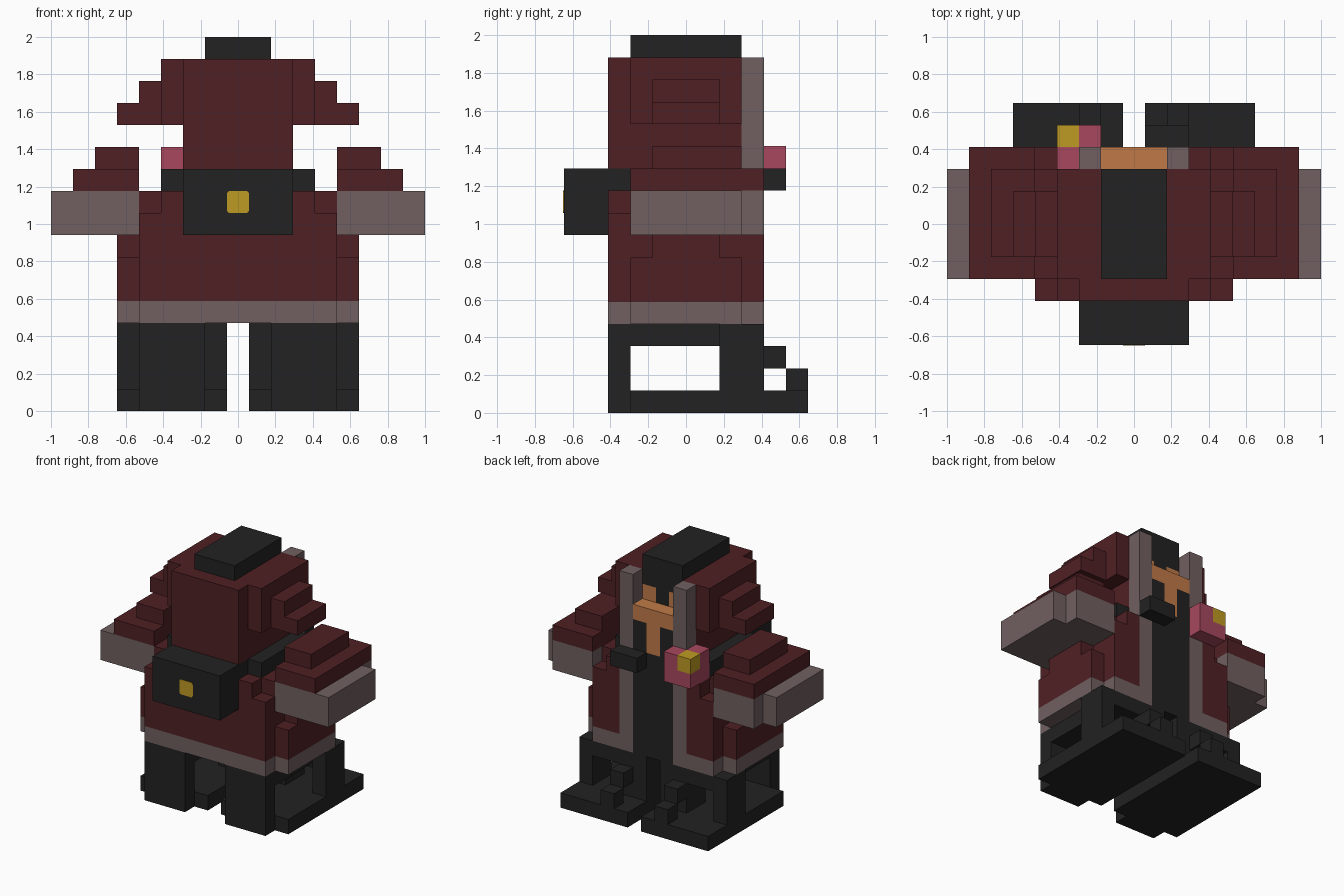
import bpy, bmesh
from mathutils import Vector

# Remove the default cube only
cube = bpy.data.objects.get("Cube")
if cube:
    bpy.data.objects.remove(cube, do_unlink=True)

U = 2 / 17                       # block size
ORIGIN = Vector((-8.5, -5.5, 0))  # grid corner, in blocks


def material(name, r, g, b):
    m = bpy.data.materials.new(name)
    m.use_nodes = True
    m.diffuse_color = (r, g, b, 1)
    bsdf = m.node_tree.nodes["Principled BSDF"]
    bsdf.inputs["Base Color"].default_value = (r, g, b, 1)
    bsdf.inputs["Roughness"].default_value = 0.9
    return m


RED = material("dark red cloth", .078, .0145, .017)
BLACK = material("black cloth", .016, .016, .016)
FUR = material("grey fur", .165, .117, .117)
PINK = material("pink petal", .392, .065, .112)
GOLD = material("gold", .515, .328, .017)
SKIN = material("tan skin", .527, .195, .065)

blocks = {}   # cell -> part name; later parts replace earlier ones
colours = {}  # part name -> material


def fill(part, mat, x, y, z):
    colours[part] = mat
    for i in range(*x):
        for j in range(*y):
            for k in range(*z):
                blocks[i, j, k] = part


def pair(part, mat, x, y, z):
    fill("right_" + part, mat, x, y, z)
    fill("left_" + part, mat, (17 - x[1], 17 - x[0]), y, z)


# Boots and legs: sole, rear post, thigh, outer post, inner wall, curled toe
pair("boot", BLACK, (3, 8), (3, 11), (0, 1))
pair("boot", BLACK, (4, 7), (2, 3), (0, 1))
pair("leg", BLACK, (4, 7), (2, 3), (1, 4))
pair("leg", BLACK, (4, 7), (3, 7), (3, 4))
pair("leg", BLACK, (3, 8), (7, 9), (3, 4))
pair("leg", BLACK, (3, 4), (7, 9), (1, 3))
pair("leg", BLACK, (6, 8), (7, 9), (1, 3))
pair("toe_curl", BLACK, (6, 7), (9, 10), (2, 3))
pair("toe_curl", BLACK, (6, 7), (10, 11), (1, 2))

# Coat with fur hem
fill("coat", RED, (4, 13), (2, 9), (5, 9))
fill("coat", RED, (5, 12), (2, 9), (9, 10))
pair("coat_shoulder", RED, (4, 5), (3, 8), (9, 10))
pair("coat_flare", RED, (3, 4), (3, 8), (5, 7))
pair("coat_flare", RED, (3, 4), (4, 7), (7, 8))
fill("hem", FUR, (4, 13), (2, 9), (4, 5))
pair("hem_side", FUR, (3, 4), (3, 8), (4, 5))
fill("trousers", BLACK, (5, 12), (3, 8), (4, 5))

# Hood
fill("hood", RED, (6, 11), (2, 8), (10, 16))
pair("hood_side", RED, (5, 6), (3, 8), (13, 16))
pair("hood_side", RED, (4, 5), (4, 7), (13, 15))
pair("hood_side", RED, (3, 4), (4, 7), (13, 14))
fill("hood_crest", BLACK, (7, 10), (3, 8), (16, 17))

# Face, hair and black shirt
fill("shirt", BLACK, (7, 10), (8, 9), (4, 13))
fill("face", SKIN, (7, 10), (7, 8), (13, 15))
fill("face", SKIN, (7, 10), (8, 9), (13, 14))
fill("face", SKIN, (8, 9), (8, 9), (11, 13))
fill("hair", BLACK, (7, 10), (7, 8), (15, 16))
fill("hair", BLACK, (8, 9), (7, 8), (14, 15))
pair("fur_trim", FUR, (6, 7), (8, 9), (4, 16))

# Arms with fur cuffs
pair("cuff", FUR, (0, 4), (3, 8), (8, 10))
pair("cuff", FUR, (1, 4), (8, 9), (8, 10))
pair("sleeve", RED, (1, 4), (3, 9), (10, 11))
pair("sleeve", RED, (2, 4), (4, 8), (11, 12))

# Bag with shoulder straps and a toggle
fill("bag", BLACK, (6, 11), (0, 2), (8, 11))
fill("bag", BLACK, (6, 11), (2, 3), (10, 11))
pair("strap", BLACK, (5, 6), (3, 8), (10, 11))
fill("toggle", BLACK, (9, 11), (9, 10), (10, 11))

# Flower pinned to the coat
fill("flower", PINK, (5, 7), (9, 10), (10, 12))
fill("flower", PINK, (5, 6), (8, 9), (10, 12))
fill("flower_centre", GOLD, (5, 6), (9, 10), (11, 12))


def build(part):
    """Skin the open sides of a part's blocks as one flat-faced mesh."""
    bm = bmesh.new()
    for cell in [c for c, p in blocks.items() if p == part]:
        centre = Vector(cell) + Vector((.5, .5, .5)) + ORIGIN
        for axis in range(3):
            for sign in (-1, 1):
                n = Vector((0, 0, 0))
                n[axis] = sign
                if tuple(int(c + d) for c, d in zip(cell, n)) in blocks:
                    continue
                a = Vector((0, 0, 0))
                a[(axis + 1) % 3] = .5
                b = n.cross(a)
                corners = (-a - b, a - b, a + b, b - a)
                bm.faces.new([bm.verts.new((centre + n / 2 + c) * U) for c in corners])
    bmesh.ops.remove_doubles(bm, verts=bm.verts[:], dist=.001)
    bmesh.ops.dissolve_limit(bm, angle_limit=.01, verts=bm.verts[:], edges=bm.edges[:])
    mesh = bpy.data.meshes.new(part)
    bm.to_mesh(mesh)
    bm.free()
    mesh.materials.append(colours[part])
    bpy.context.collection.objects.link(bpy.data.objects.new(part, mesh))


for name in colours:
    if name in blocks.values():
        build(name)

# Thin rounded buckle on the bag
bpy.ops.mesh.primitive_cube_add(size=1, location=(0, -5.5 * U, 9.5 * U))
buckle = bpy.context.object
buckle.name = "buckle"
buckle.scale = (U, .006, U)
bpy.ops.object.transform_apply(location=False, rotation=False, scale=True)
bm = bmesh.new()
bm.from_mesh(buckle.data)
edges = [e for e in bm.edges if abs(e.verts[0].co.y - e.verts[1].co.y) > .001]
bmesh.ops.bevel(bm, geom=edges, offset=.015, segments=2, affect='EDGES', profile=.5)
bm.to_mesh(buckle.data)
bm.free()
buckle.data.materials.append(GOLD)
